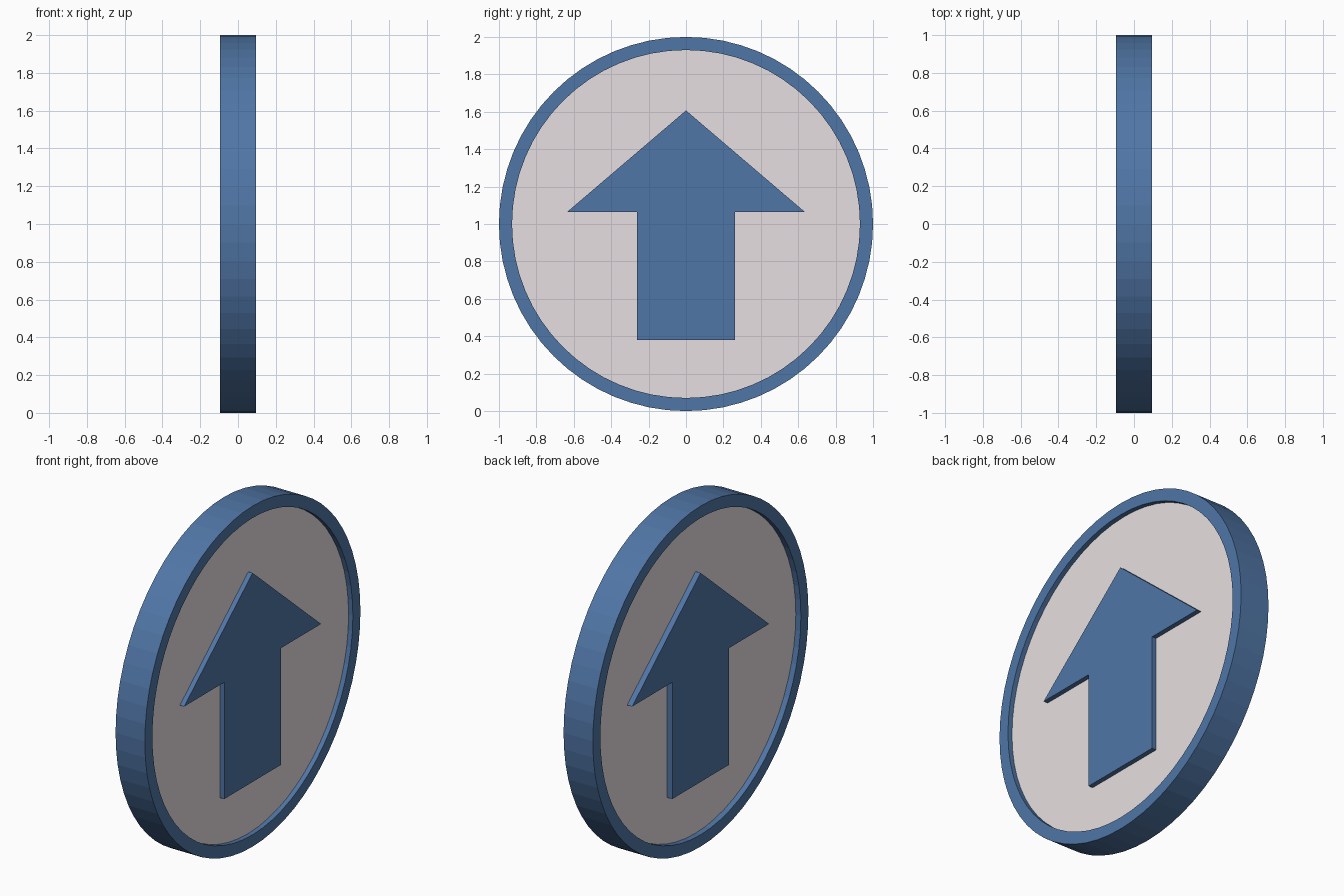
import bpy, bmesh, math

if "Cube" in bpy.data.objects:
    bpy.data.objects.remove(bpy.data.objects["Cube"])

SEGMENTS = 64
R_OUT, R_IN = 1.0, 0.93
HALF = 0.095
# panel height on each side: the back recess is slightly deeper
PANEL = {1: 0.067, -1: 0.062}


def material(name, color):
    m = bpy.data.materials.new(name)
    m.diffuse_color = color
    m.use_nodes = True
    m.node_tree.nodes["Principled BSDF"].inputs["Base Color"].default_value = m.diffuse_color
    return m


blue = material("blue", (0.08, 0.18, 0.38, 1))
pale = material("pale", (0.80, 0.74, 0.75, 1))


def finish(name, bm, mat):
    me = bpy.data.meshes.new(name)
    bm.to_mesh(me)
    bm.free()
    me.materials.append(mat)
    ob = bpy.data.objects.new(name, me)
    bpy.context.collection.objects.link(ob)
    return ob


def circle(bm, r, x):
    step = 2 * math.pi / SEGMENTS
    return [bm.verts.new((x, r * math.cos(i * step), 1 + r * math.sin(i * step)))
            for i in range(SEGMENTS)]


def bridge(bm, a, b):
    n = len(a)
    for i in range(n):
        j = (i + 1) % n
        bm.faces.new((a[i], a[j], b[j], b[i]))


# Rim: profile swept round the x axis, open where the panels close it
profile = [(R_IN, -PANEL[-1]), (R_IN, -HALF), (R_OUT, -HALF),
           (R_OUT, HALF), (R_IN, HALF), (R_IN, PANEL[1])]
bm = bmesh.new()
rings = [circle(bm, r, x) for r, x in profile]
for a, b in zip(rings, rings[1:]):
    bridge(bm, b, a)
finish("rim", bm, blue)

# Arrow outline (y, z): right half, mirrored to the left
half = [(0.263, 0.38), (0.263, 1.065), (0.635, 1.065)]
outline = half + [(0, 1.607)] + [(-y, z) for y, z in reversed(half)]

for side, label in ((1, "right"), (-1, "left")):
    # Recessed panel
    bm = bmesh.new()
    ring = circle(bm, R_IN, side * PANEL[side])
    bm.faces.new(ring if side > 0 else ring[::-1])
    finish("panel_" + label, bm, pale)

    # Raised arrow, flush with the rim
    bm = bmesh.new()
    pts = outline if side > 0 else outline[::-1]
    base = [bm.verts.new((side * PANEL[side], y, z)) for y, z in pts]
    top = [bm.verts.new((side * HALF, y, z)) for y, z in pts]
    bridge(bm, base, top)
    bm.faces.new(top)
    finish("arrow_" + label, bm, blue)
